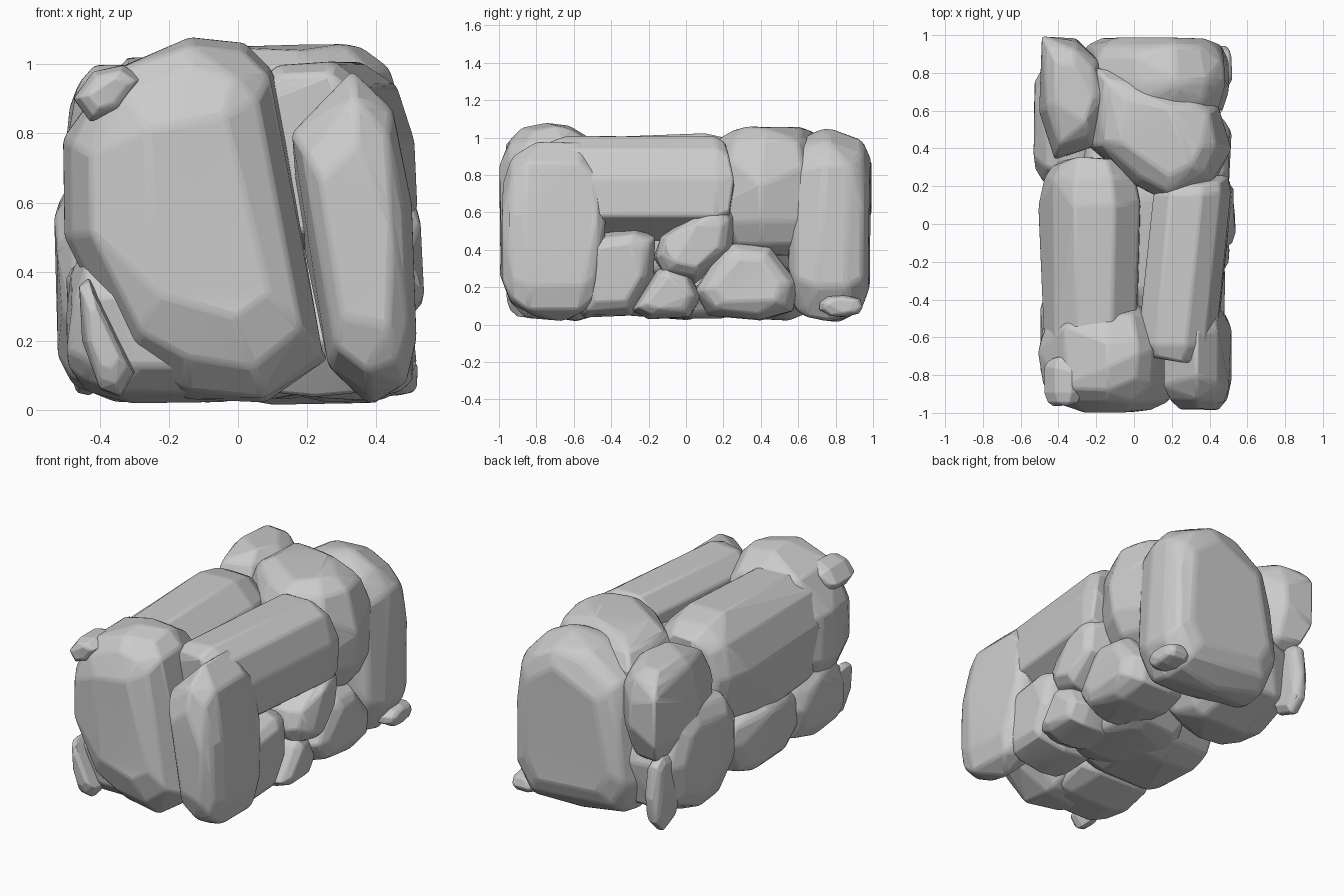
import bpy, bmesh, random
from math import radians, cos, sin, tau, copysign

if "Cube" in bpy.data.objects:
    bpy.data.objects.remove(bpy.data.objects["Cube"])

rng = random.Random(7)


def rock(name, axis, outline, lo, hi, end=0.66, shift=0.0):
    """Faceted boulder: an outline seen along an axis, domed at both ends."""
    n = len(outline)
    cu = sum(p[0] for p in outline) / n
    cv = sum(p[1] for p in outline) / n
    size = max(max(p[i] for p in outline) - min(p[i] for p in outline) for i in (0, 1))
    size = min(size, 2.2 * (hi - lo))
    tip = end * 0.86
    rim = (tip + 1.06) / 2
    bm = bmesh.new()
    for t, s in ((0, tip), (0.1, rim), (0.28, 0.975), (0.5, 1.01), (0.72, 0.975),
                 (0.9, rim), (1, tip)):
        for u, v in outline:
            k = s * (1 + rng.uniform(-0.03, 0.01))
            d = t
            if 0.2 < t < 0.8:
                d += rng.uniform(-0.08, 0.08)
            elif t in (0, 1):
                d += rng.uniform(0, 0.06) * (1 if t == 0 else -1)
            w = lo + (hi - lo) * d
            a = cu + (u - cu) * k + shift * (t - 0.5)
            b = cv + (v - cv) * k
            co = {'x': (w, a, b), 'y': (a, w, b), 'z': (a, b, w)}[axis]
            bm.verts.new(co)
    hull = bmesh.ops.convex_hull(bm, input=bm.verts[:])
    junk = {g for g in hull['geom_interior'] + hull['geom_unused']
            if isinstance(g, bmesh.types.BMVert)}
    bmesh.ops.delete(bm, geom=list(junk), context='VERTS')
    bmesh.ops.remove_doubles(bm, verts=bm.verts[:], dist=0.012)
    # merge nearly flat neighbours into broad chipped facets
    bmesh.ops.dissolve_limit(bm, angle_limit=radians(11), verts=bm.verts[:], edges=bm.edges[:])
    bmesh.ops.triangulate(bm, faces=[f for f in bm.faces if len(f.verts) > 4])
    bmesh.ops.recalc_face_normals(bm, faces=bm.faces[:])
    me = bpy.data.meshes.new(name)
    bm.to_mesh(me)
    bm.free()
    ob = bpy.data.objects.new(name, me)
    bpy.context.collection.objects.link(ob)
    bev = ob.modifiers.new("worn_edges", 'BEVEL')
    bev.width = 0.022 * min(1.0, size)
    bev.segments = 2
    bev.limit_method = 'ANGLE'
    bev.angle_limit = radians(12)
    bpy.ops.object.select_all(action='DESELECT')
    ob.select_set(True)
    bpy.context.view_layer.objects.active = ob
    bpy.ops.object.shade_smooth_by_angle(angle=radians(10))
    return ob


def round_rock(name, x, y, z, axis='x', end=0.66):
    """Boulder filling the given ranges with a rounded nine-sided outline."""
    r = {'x': (y, z, x), 'y': (x, z, y), 'z': (x, y, z)}[axis]
    (u0, u1), (v0, v1), (lo, hi) = r
    pts = []
    for i in range(9):
        a = tau * (i + rng.uniform(-0.2, 0.2)) / 9
        c, s = (copysign(abs(f) ** 0.8, f) for f in (cos(a), sin(a)))
        pts.append(((u0 + u1) / 2 + c * (u1 - u0) / 2, (v0 + v1) / 2 + s * (v1 - v0) / 2))
    return rock(name, axis, pts, lo, hi, end)


# front boulders
rock("front_large_boulder", 'y',
     [(-0.14, 1.08), (0.02, 1.06), (0.1, 0.98), (0.18, 0.62), (0.26, 0.15), (0.08, 0.02),
      (-0.15, 0.04), (-0.32, 0.14), (-0.5, 0.5), (-0.5, 0.78), (-0.37, 0.99)],
     -1.0, -0.42, 0.66)
rock("front_right_boulder", 'y',
     [(0.33, 0.99), (0.45, 0.88), (0.51, 0.6), (0.52, 0.2), (0.49, 0.07), (0.38, 0.02),
      (0.26, 0.12), (0.17, 0.55), (0.15, 0.81)], -0.99, -0.43, 0.68)
rock("front_top_pebble", 'y',
     [(-0.48, 0.9), (-0.42, 0.98), (-0.33, 1.0), (-0.27, 0.96), (-0.34, 0.86), (-0.43, 0.83)],
     -0.97, -0.7, 0.6)
rock("front_low_sliver", 'y',
     [(-0.46, 0.36), (-0.43, 0.38), (-0.37, 0.25), (-0.3, 0.11), (-0.34, 0.04), (-0.4, 0.06),
      (-0.45, 0.2)], -0.96, -0.76, 0.6)

# top slabs
rock("top_left_slab", 'y',
     [(-0.515, 0.72), (-0.45, 0.93), (-0.32, 1.03), (-0.1, 1.03), (0.04, 0.9), (0.06, 0.5),
      (-0.2, 0.34), (-0.46, 0.4)], -0.78, 0.36, 0.8)
rock("top_right_slab", 'y',
     [(0.04, 0.92), (0.14, 1.02), (0.32, 1.03), (0.43, 0.95), (0.49, 0.78), (0.5, 0.56),
      (0.3, 0.42), (0.05, 0.5)], -0.74, 0.26, 0.92, 0.1)
rock("top_middle_boulder", 'z',
     [(-0.25, 0.42), (-0.22, 0.84), (0.2, 0.76), (0.45, 0.63), (0.51, 0.4),
      (0.42, 0.22), (0.2, 0.1), (0.0, 0.2)], 0.36, 1.06, 0.66)
rock("back_left_top_boulder", 'z',
     [(-0.49, 1.0), (-0.31, 0.98), (-0.19, 0.87), (-0.12, 0.67), (-0.21, 0.4), (-0.42, 0.34),
      (-0.5, 0.6)], 0.42, 1.0, 0.62)

# back end
rock("back_large_boulder", 'y',
     [(-0.2, 0.87), (0.02, 1.01), (0.22, 1.05), (0.38, 0.98), (0.48, 0.86), (0.52, 0.6),
      (0.51, 0.2), (0.4, 0.02), (0.1, 0.01), (-0.22, 0.07), (-0.31, 0.25), (-0.27, 0.6)],
     0.54, 0.99, 0.8)
round_rock("back_left_sliver", (-0.49, -0.38), (0.72, 0.97), (0.04, 0.5))
round_rock("back_low_pebble", (0.36, 0.52), (0.71, 0.95), (0.04, 0.16))

# right side lower stones
rock("right_front_stone", 'x',
     [(-0.52, 0.48), (-0.26, 0.52), (-0.16, 0.47), (-0.17, 0.25), (-0.29, 0.05), (-0.55, 0.04),
      (-0.65, 0.2)], 0.02, 0.49, 0.76)
rock("right_middle_stone", 'x',
     [(-0.17, 0.36), (-0.14, 0.47), (0.05, 0.6), (0.22, 0.67), (0.27, 0.58), (0.25, 0.4),
      (0.05, 0.22), (-0.12, 0.26)], 0.06, 0.54, 0.72)
rock("right_low_stone", 'x',
     [(-0.29, 0.08), (-0.16, 0.29), (-0.1, 0.32), (0.02, 0.27), (0.08, 0.15), (0.02, 0.04),
      (-0.2, 0.03)], 0.12, 0.51, 0.7)
rock("right_back_stone", 'x',
     [(0.04, 0.18), (0.18, 0.4), (0.26, 0.44), (0.45, 0.42), (0.61, 0.22), (0.58, 0.07),
      (0.4, 0.02), (0.12, 0.05)], 0.05, 0.52, 0.7)

# left side lower stones
round_rock("left_back_stone", (-0.54, 0.08), (0.14, 0.9), (0.01, 0.74), end=0.72)
round_rock("left_middle_stone", (-0.5, 0.12), (-0.52, 0.27), (0.02, 0.48), end=0.74)
round_rock("left_front_stone", (-0.5, 0.1), (-0.92, -0.3), (0.01, 0.5), end=0.72)

# hidden core and underside
round_rock("bottom_stone", (-0.22, 0.32), (-0.35, 0.35), (0.03, 0.3), 'z')
round_rock("inner_stone", (-0.3, 0.32), (-0.6, 0.7), (0.2, 0.85))
